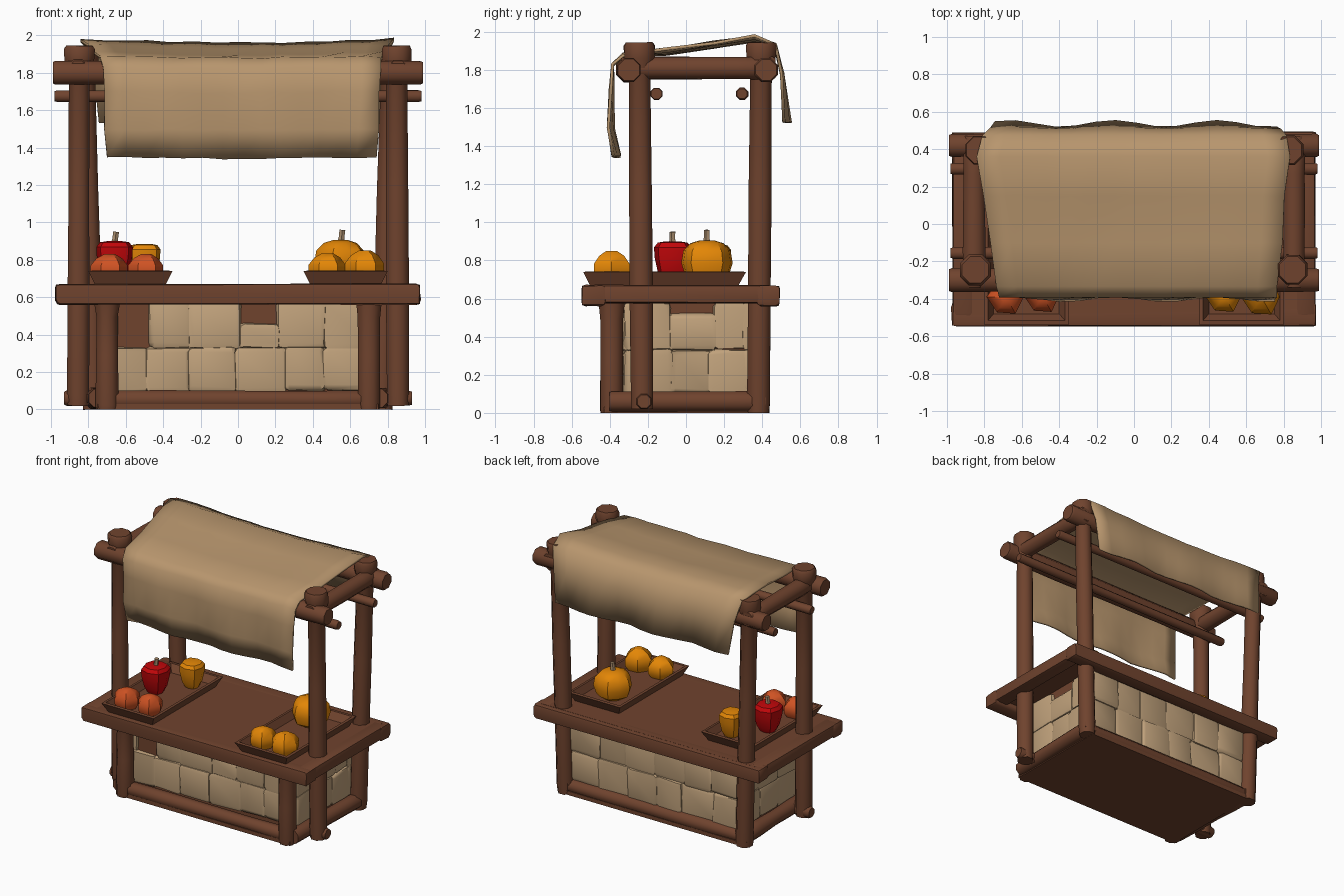
import bpy, bmesh, math, random
from mathutils import Vector

if "Cube" in bpy.data.objects:
    bpy.data.objects.remove(bpy.data.objects["Cube"])

random.seed(4)


def mat(name, c):
    m = bpy.data.materials.new(name)
    m.diffuse_color = (*c, 1)
    m.use_nodes = True
    m.node_tree.nodes["Principled BSDF"].inputs["Base Color"].default_value = m.diffuse_color
    return m


WOOD = mat("brown_wood", (0.160, 0.056, 0.027))
CLOTH = mat("tan_cloth", (0.48, 0.305, 0.155))
STONE = mat("pale_stone", (0.53, 0.36, 0.20))
RED = mat("red", (0.54, 0.002, 0.003))
ORANGE = mat("orange", (0.77, 0.24, 0.002))
TOMATO = mat("tomato", (0.62, 0.085, 0.017))
STEM = mat("dry_stem", (0.42, 0.28, 0.16))


def finish(bm, name, m, angle=40):
    bmesh.ops.recalc_face_normals(bm, faces=bm.faces)
    me = bpy.data.meshes.new(name)
    bm.to_mesh(me)
    bm.free()
    o = bpy.data.objects.new(name, me)
    bpy.context.collection.objects.link(o)
    me.materials.append(m)
    if angle:
        bpy.ops.object.select_all(action='DESELECT')
        o.select_set(True)
        bpy.context.view_layer.objects.active = o
        bpy.ops.object.shade_smooth_by_angle(angle=math.radians(angle))
    return o


def loft(bm, rings):
    rings = [[bm.verts.new(p) for p in r] for r in rings]
    n = len(rings[0])
    for a, b in zip(rings, rings[1:]):
        for i in range(n):
            j = (i + 1) % n
            bm.faces.new((a[i], a[j], b[j], b[i]))
    bm.faces.new(rings[0])
    bm.faces.new(rings[-1])


def log(name, p0, p1, r, flare=None, m=WOOD, n=8, wobble=0.06):
    """Rough log; flare = list of (fraction, radius) overriding the default profile."""
    p0, p1 = Vector(p0), Vector(p1)
    d = p1 - p0
    side = Vector((0, 0, 1)) if abs(d.normalized().z) < 0.8 else Vector((1, 0, 0))
    u = d.cross(side).normalized()
    v = d.cross(u).normalized()
    e = 0.015 / d.length
    prof = flare or [(0, r * .88), (e, r), (.25, r), (.5, r * .97), (.75, r), (1 - e, r), (1, r * .88)]
    rings = []
    for t, rad in prof:
        k = rad * (1 + random.uniform(-wobble, wobble))
        c = p0 + d * t
        rings.append([c + (u * math.cos(a) + v * math.sin(a)) * k * 1.05
                      for a in [2 * math.pi * (i + .5) / n for i in range(n)]])
    bm = bmesh.new()
    loft(bm, rings)
    return finish(bm, name, m, 50)


def box(name, lo, hi, m, bevel=0.0, jitter=0.0):
    bm = bmesh.new()
    bmesh.ops.create_cube(bm, size=1)
    for v in bm.verts:
        v.co = Vector([(lo[i] + hi[i]) / 2 + v.co[i] * (hi[i] - lo[i]) for i in range(3)])
    if bevel:
        bmesh.ops.bevel(bm, geom=bm.edges[:], offset=bevel, segments=2, affect='EDGES', profile=0.6)
    for v in bm.verts:
        v.co += Vector([random.uniform(-jitter, jitter) for _ in range(3)])
    return finish(bm, name, m, 40)


# posts, legs, side beams
for s, side in ((-1, "left"), (1, "right")):
    capped = [(0, .058), (.03, .064), (.3, .061), (.6, .059), (.92, .061), (.955, .082), (.99, .082), (1, .070)]
    log(f"front_post_{side}", (s * .855, -.23, .02), (s * .848, -.245, 1.945), .06, capped)
    log(f"back_post_{side}", (s * .77, .38, 0), (s * .825, .395, 1.945), .06, capped)
    log(f"counter_leg_{side}", (s * .70, -.39, 0), (s * .70, -.39, .58), .06,
        [(0, .058), (.04, .062), (.5, .058), (.85, .06), (1, .075)])
    log(f"top_side_beam_{side}", (s * .855, -.34, 1.81), (s * .855, .47, 1.81), .06)
    log(f"base_side_log_{side}", (s * .75, -.40, .06), (s * .77, .42, .06), .056)
    x0, x1 = sorted((s * .86, s * .97))
    box(f"table_side_beam_{side}", (x0, -.50, .575), (x1, .45, .67), WOOD, .022, .003)

# long beams running across the stall
log("front_top_beam", (-.99, -.30, 1.80), (.99, -.30, 1.80), .065)
log("back_top_beam", (-.99, .42, 1.80), (.99, .42, 1.80), .062)
for y in (-.155, .295):
    log("roof_slat", (-.98, y, 1.675), (.98, y, 1.675), .031)
log("base_through_log", (-.93, -.22, .06), (.93, -.22, .06), .042)
log("base_front_log", (-.72, -.38, .052), (.72, -.38, .052), .05)
log("base_back_log", (-.76, .37, .055), (.76, .37, .055), .052)
box("table_front_beam", (-.975, -.548, .562), (.975, -.42, .67), WOOD, .022, .004)
box("table_back_beam", (-.975, .37, .562), (.975, .492, .67), WOOD, .022, .004)
box("table_top", (-.93, -.51, .60), (.93, .45, .668), WOOD)
box("base_board", (-.75, -.43, 0), (.75, .42, .03), WOOD)
box("wall_core", (-.70, -.312, .02), (.70, .36, .60), WOOD)


# stone cladding on all four sides
def stones(name, axis, sign, depth, a0, a1, cols, skip=(), short={}):
    for row in range(2):
        edges = [a0 + (a1 - a0) * i / cols for i in range(cols + 1)]
        for i in range(1, cols):
            edges[i] += random.uniform(-.025, .025)
        for c in range(cols):
            if (row, c) in skip:
                continue
            z0, z1 = ((.09, .335), (.325, .585))[row]
            z1 = short.get((row, c), z1)
            z0 += random.uniform(-.01, .01)
            out = depth + random.uniform(-.006, .010)
            lo2, hi2 = sorted((sign * (depth - .09), sign * out))
            b0, b1 = edges[c] - .008, edges[c + 1] + .008
            if axis == 'y':
                lo, hi = (b0, lo2, z0), (b1, hi2, z1)
            else:
                lo, hi = (lo2, b0, z0), (hi2, b1, z1)
            box(name, lo, hi, STONE, .03, .006)


stones("front_stone", 'y', -1, .337, -.71, .71, 6, skip=[(1, 0)], short={(1, 3): .46})
stones("back_stone", 'y', 1, .385, -.73, .73, 6)
stones("left_stone", 'x', -1, .73, -.32, .37, 3)
stones("right_stone", 'x', 1, .73, -.32, .37, 3, short={(1, 1): .52})


# flared produce trays
def tray(name, cx):
    def ring(hx, y0, y1, z):
        return [(cx - hx, y0, z), (cx + hx, y0, z), (cx + hx, y1, z), (cx - hx, y1, z)]
    bm = bmesh.new()
    loft(bm, [ring(.185, -.50, .27, .66), ring(.225, -.54, .315, .74),
              ring(.205, -.515, .29, .742), ring(.175, -.48, .25, .69)])
    finish(bm, name, WOOD, 0)


tray("left_tray", -.575)
tray("right_tray", .575)


# produce: lobed low-poly body, optional stem
def produce(name, x, y, r, z0, z1, m, stem=0, lobes=5, prof=None):
    prof = prof or [(0, .5), (.15, .85), (.45, 1), (.75, .92), (.93, .65), (1, .3)]
    n = lobes * 2
    rings = []
    for t, k in prof:
        rings.append([(x + r * k * (1.03 if i % 2 else .95) * math.cos(2 * math.pi * i / n),
                       y + r * k * (1.03 if i % 2 else .95) * math.sin(2 * math.pi * i / n),
                       z0 + (z1 - z0) * t) for i in range(n)])
    bm = bmesh.new()
    loft(bm, rings)
    finish(bm, name, m, 35)
    if stem:
        log(name + "_stem", (x, y, z1 - .02), (x + .008, y, z1 + stem), .018,
            [(0, .022), (.5, .015), (1, .016)], STEM, 5)


pepper = [(0, .55), (.2, .78), (.6, .97), (.85, 1), (.97, .8), (1, .4)]
squat = [(0, .7), (.3, 1), (.6, 1), (.85, .7), (1, .3)]
produce("red_pepper", -.66, -.07, .103, .69, .90, RED, .05, 4, pepper)
produce("yellow_pepper", -.50, .15, .09, .69, .885, ORANGE, 0, 4, pepper)
produce("tomato_a", -.685, -.39, .10, .68, .83, TOMATO, 0, 3, squat)
produce("tomato_b", -.49, -.385, .095, .68, .83, TOMATO, 0, 3, squat)
produce("pumpkin", .55, .11, .138, .69, .905, ORANGE, .055, 5)
produce("gourd_a", .48, -.38, .10, .68, .835, ORANGE, 0, 3, squat)
produce("gourd_b", .68, -.39, .105, .68, .85, ORANGE, 0, 3, squat)

# cloth canopy: y, z, left x, right x along the drape
drape = [(-.365, 1.35, -.70, .74), (-.395, 1.50, -.715, .755), (-.39, 1.70, -.72, .76),
         (-.385, 1.83, -.725, .765), (-.33, 1.880, -.735, .77), (-.10, 1.908, -.77, .79),
         (.15, 1.945, -.80, .81), (.36, 1.975, -.84, .835), (.47, 1.935, -.81, .81),
         (.505, 1.78, -.77, .78), (.53, 1.53, -.74, .76)]
wave_amp = {0: .018, 1: .014, 2: .008, 9: .004, 10: .018}
bm = bmesh.new()
N = 14
rows = []
for k, (y, z, xl, xr) in enumerate(drape):
    row = []
    for i in range(N + 1):
        t = i / N
        sag = -.022 * math.sin(math.pi * t) * (1 if 4 < k < 9 else .3)
        wave = wave_amp.get(k, 0) * math.sin(t * 17 + k * .7)
        row.append(bm.verts.new((xl + (xr - xl) * t + random.uniform(-.006, .006), y + wave,
                                 z + sag + random.uniform(-.005, .005))))
    rows.append(row)
for a, b in zip(rows, rows[1:]):
    for i in range(N):
        bm.faces.new((a[i], a[i + 1], b[i + 1], b[i]))
canopy = finish(bm, "cloth_canopy", CLOTH, 60)
sol = canopy.modifiers.new("thickness", 'SOLIDIFY')
sol.thickness = 0.016
sol.offset = 0
